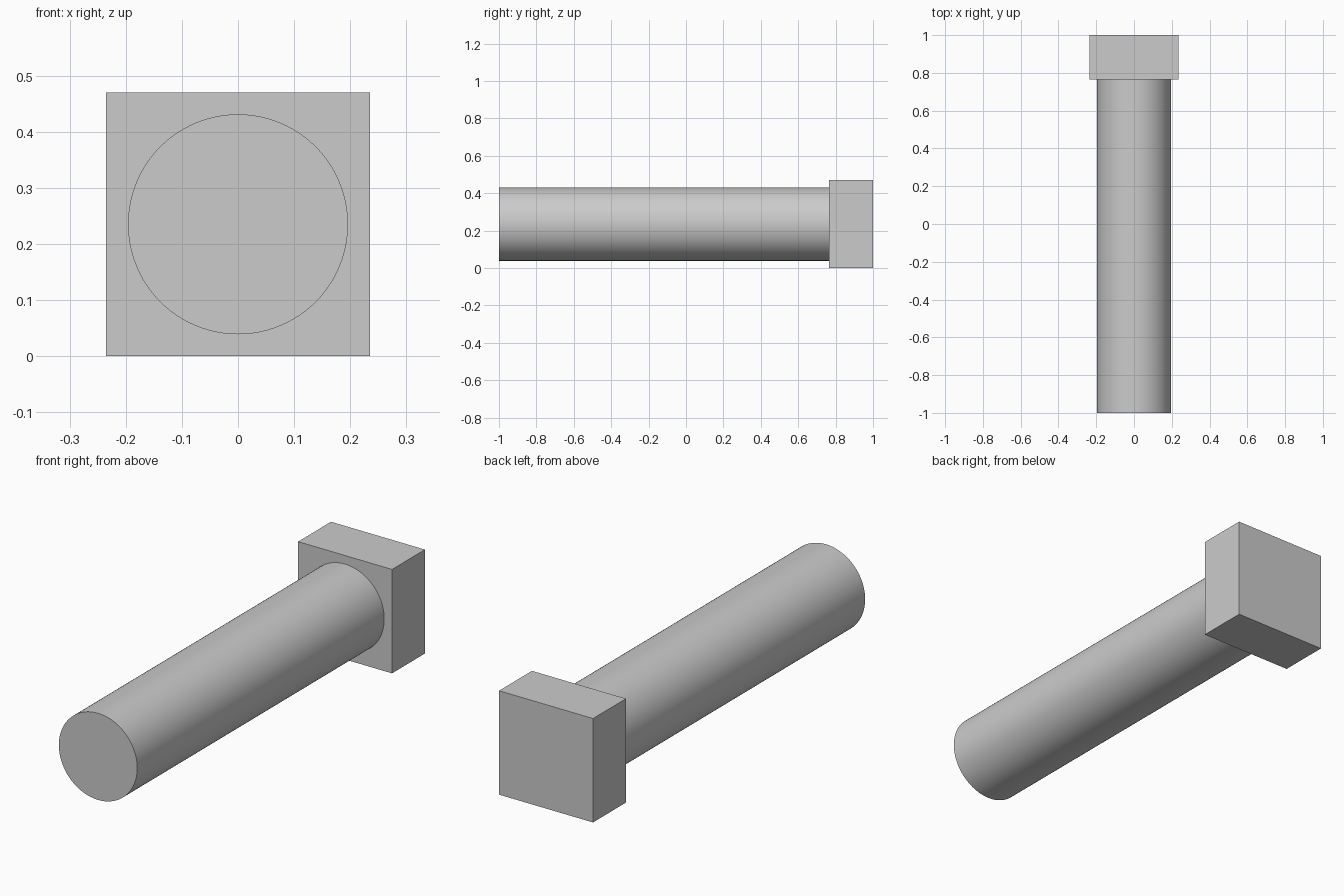
import bpy
import math

HEAD_SIZE = 0.47
HEAD_BACK = 1.0
HEAD_FRONT = 0.765
SHAFT_RADIUS = 0.196
SHAFT_FRONT = -1.0
AXIS_Z = HEAD_SIZE / 2

cube = bpy.data.objects.get("Cube")
if cube:
    bpy.data.objects.remove(cube, do_unlink=True)

# Plain grey metal
grey = bpy.data.materials.new("grey_metal")
grey.use_nodes = True
colour = (0.6, 0.6, 0.6, 1.0)
grey.diffuse_color = colour
grey.node_tree.nodes["Principled BSDF"].inputs["Base Color"].default_value = colour


def finish(name):
    """Name the active part, apply its transform and give it the metal."""
    part = bpy.context.object
    part.name = name
    part.data.name = name
    part.data.materials.append(grey)
    bpy.ops.object.transform_apply(location=False, rotation=True, scale=True)
    return part


# Square bolt head
bpy.ops.mesh.primitive_cube_add(
    size=1, location=(0, (HEAD_FRONT + HEAD_BACK) / 2, AXIS_Z))
bpy.context.object.scale = (HEAD_SIZE, HEAD_BACK - HEAD_FRONT, HEAD_SIZE)
finish("bolt_head")

# Round shaft, running forward from the head
bpy.ops.mesh.primitive_cylinder_add(
    vertices=96, radius=SHAFT_RADIUS, depth=HEAD_FRONT - SHAFT_FRONT,
    location=(0, (HEAD_FRONT + SHAFT_FRONT) / 2, AXIS_Z),
    rotation=(math.radians(90), 0, 0))
finish("bolt_shaft")
bpy.ops.object.shade_smooth_by_angle(angle=math.radians(30))
